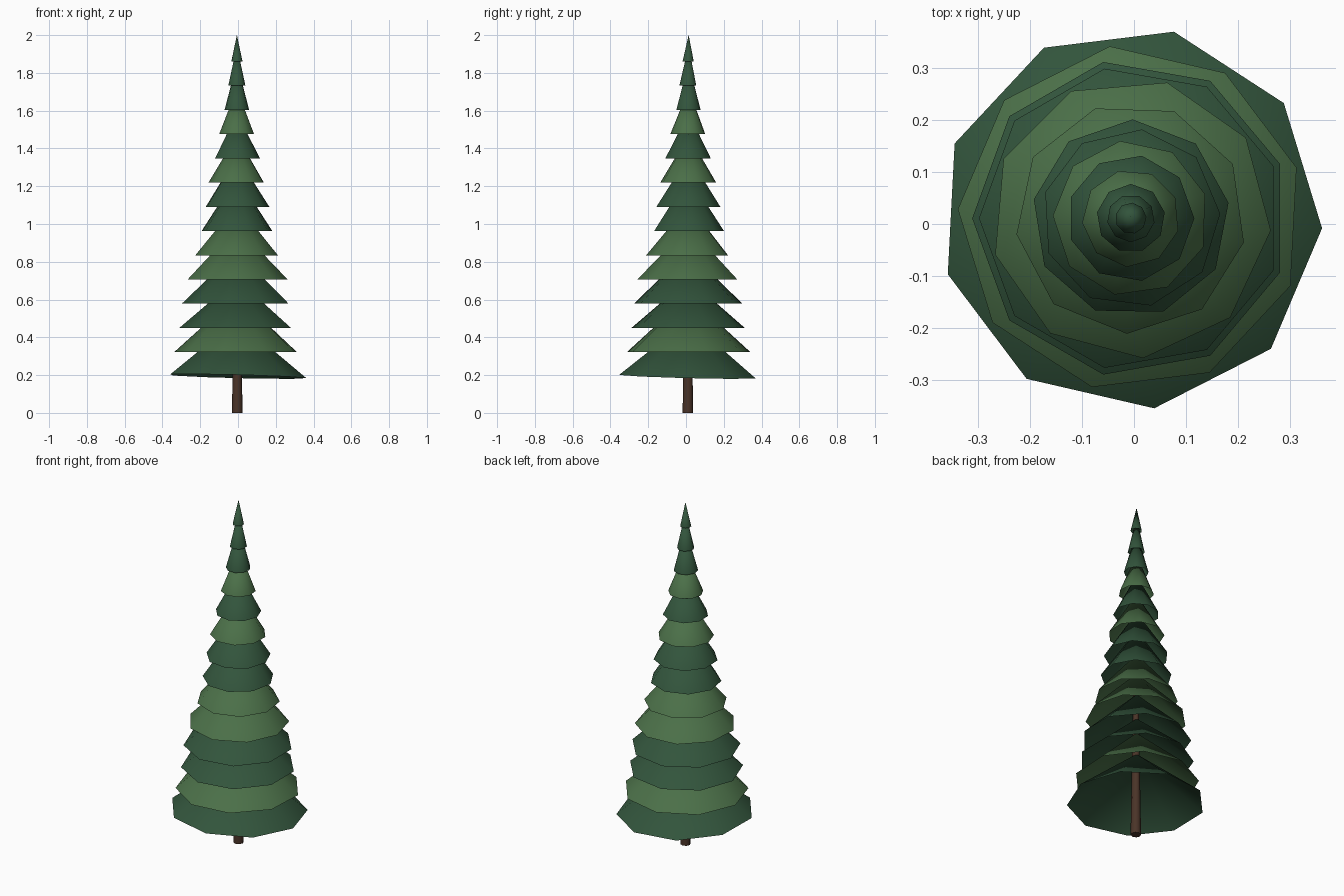
import bpy, bmesh
from math import radians, cos, sin, tau

if "Cube" in bpy.data.objects:
    bpy.data.objects.remove(bpy.data.objects["Cube"])


def material(name, rgb):
    m = bpy.data.materials.new(name)
    m.diffuse_color = (*rgb, 1)
    m.use_nodes = True
    m.node_tree.nodes["Principled BSDF"].inputs["Base Color"].default_value = m.diffuse_color
    return m


DARK = material("dark green", (0.032, 0.089, 0.045))
LIGHT = material("light green", (0.070, 0.160, 0.065))
BARK = material("bark brown", (0.069, 0.034, 0.021))


def add_object(name, bm, mat, smooth=True):
    bmesh.ops.recalc_face_normals(bm, faces=bm.faces)
    me = bpy.data.meshes.new(name)
    bm.to_mesh(me)
    bm.free()
    me.materials.append(mat)
    for p in me.polygons:
        p.use_smooth = smooth and len(p.vertices) < 5
    ob = bpy.data.objects.new(name, me)
    bpy.context.collection.objects.link(ob)


def branch_tier(name, z, radius, height, phase, mat, tilt=0.0):
    """Open nine-sided cone; tilt lowers the rim towards +x and +y."""
    cx, cy, n = -0.006, 0.011, 9
    bm = bmesh.new()
    tip = bm.verts.new((cx, cy + 0.003, z + height))
    rim = []
    for i in range(n):
        a = radians(phase) + tau * i / n
        x, y = radius * cos(a), radius * sin(a)
        rim.append(bm.verts.new((cx + x, cy + y, z - tilt * (x + y))))
    for i in range(n):
        bm.faces.new((rim[i], rim[(i + 1) % n], tip))
    add_object(name, bm, mat)


# Tapered trunk hidden inside the lower tiers
bm = bmesh.new()
bmesh.ops.create_cone(bm, cap_ends=True, segments=8, radius1=0.028, radius2=0.014, depth=0.9)
bmesh.ops.translate(bm, verts=bm.verts, vec=(-0.004, 0.01, 0.45))
add_object("trunk", bm, BARK)

# Branch tiers from bottom to top: radius, cone height, rim phase in degrees
TIERS = [
    (0.368, 0.30, -3), (0.333, 0.30, 17), (0.305, 0.26, 20), (0.292, 0.28, 20),
    (0.270, 0.28, -5), (0.222, 0.27, 28), (0.190, 0.29, 9), (0.172, 0.27, 3),
    (0.150, 0.25, 18), (0.122, 0.24, 0), (0.094, 0.24, 25), (0.066, 0.25, 10),
    (0.046, 0.21, 30), (0.030, 0.14, 5),
]
LIGHT_TIERS = {1, 4, 5, 8, 10}
for i, (r, h, phase) in enumerate(TIERS):
    branch_tier(f"branch_tier_{i + 1}", 0.193 + 0.1283 * i, r, h, phase,
                LIGHT if i in LIGHT_TIERS else DARK, 0.025 if i == 0 else 0.0)
